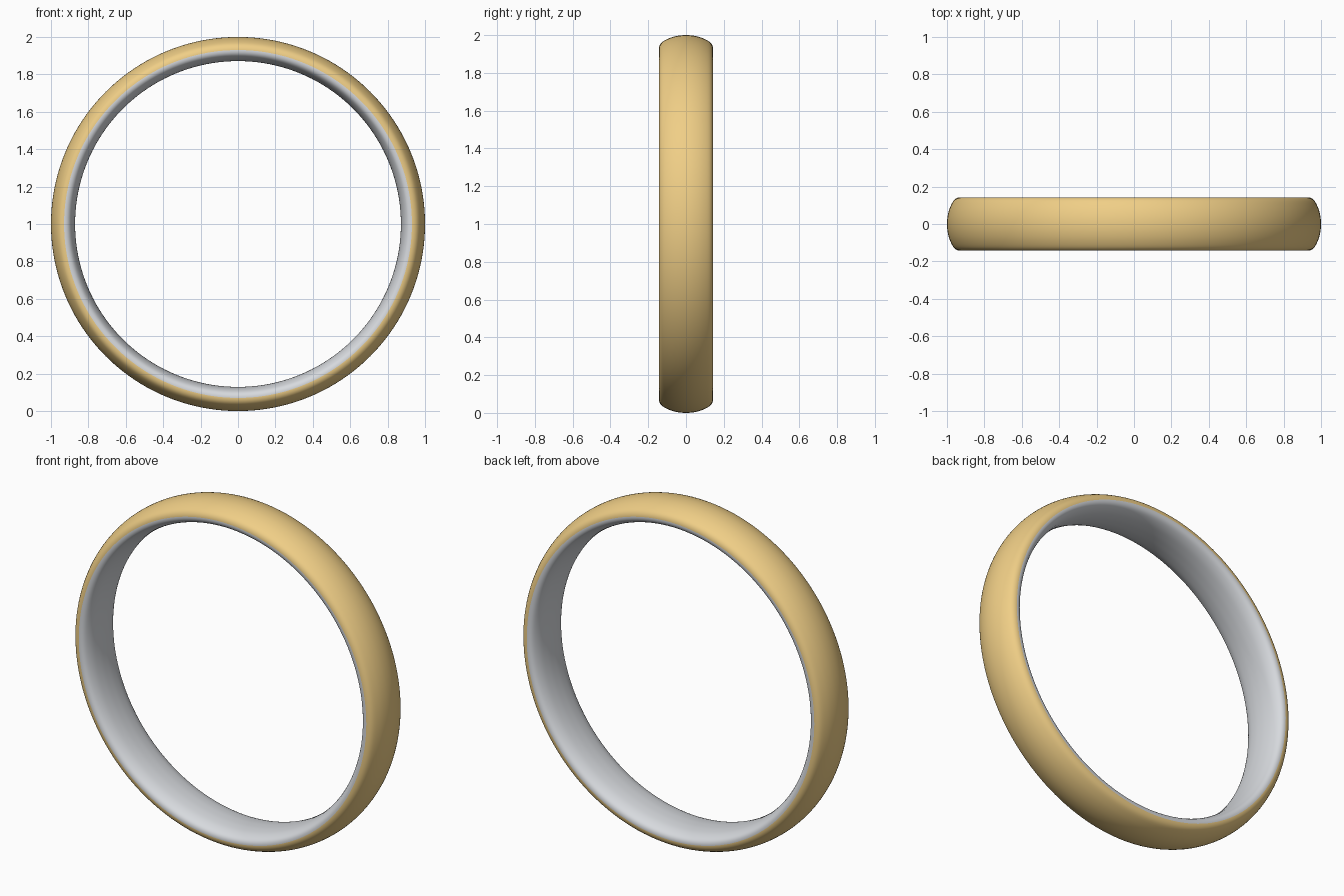
import bpy, bmesh
from math import pi
from mathutils import Vector, Matrix

if "Cube" in bpy.data.objects:
    bpy.data.objects.remove(bpy.data.objects["Cube"])


def material(name, rgb):
    m = bpy.data.materials.new(name)
    m.diffuse_color = (*rgb, 1)
    m.use_nodes = True
    m.node_tree.nodes["Principled BSDF"].inputs["Base Color"].default_value = m.diffuse_color
    return m


def smooth_curve(points, steps=4):
    # Catmull-Rom smoothing of a closed profile
    n, out = len(points), []
    for i in range(n):
        a, b, c, d = (Vector(points[(i + k) % n]) for k in (-1, 0, 1, 2))
        for s in range(steps):
            t = s / steps
            out.append(0.5 * (2 * b + (c - a) * t + (2 * a - 5 * b + 4 * c - d) * t * t
                              + (3 * b - a - 3 * c + d) * t ** 3))
    return out


# Half of the domed comfort-fit cross-section: (radius, y), outside to inside
half = [(0.996, 0.045), (0.983, 0.09), (0.96, 0.13), (0.93, 0.143),
        (0.902, 0.133), (0.882, 0.095), (0.873, 0.045)]
profile = [(1.0, 0)] + half + [(0.871, 0)] + [(r, -y) for r, y in reversed(half)]

# Ring: cross-section revolved around the y axis
SEGMENTS = 160
bm = bmesh.new()
rings = []
pts = smooth_curve(profile)
for i in range(SEGMENTS):
    rot = Matrix.Rotation(2 * pi * i / SEGMENTS, 3, 'Y')
    rings.append([bm.verts.new(rot @ Vector((r, y, 0)) + Vector((0, 0, 1))) for r, y in pts])
n = len(pts)
for i in range(SEGMENTS):
    a, b = rings[i], rings[(i + 1) % SEGMENTS]
    for j in range(n):
        k = (j + 1) % n
        f = bm.faces.new((a[j], a[k], b[k], b[j]))
        f.smooth = True
        # gold outside, silver inside
        f.material_index = 0 if (pts[j][0] + pts[k][0]) / 2 > 0.93 else 1
bmesh.ops.recalc_face_normals(bm, faces=bm.faces)

mesh = bpy.data.meshes.new("ring_band")
bm.to_mesh(mesh)
bm.free()
mesh.materials.append(material("gold", (0.87, 0.62, 0.24)))
mesh.materials.append(material("silver", (0.68, 0.70, 0.73)))
band = bpy.data.objects.new("ring_band", mesh)
bpy.context.collection.objects.link(band)
